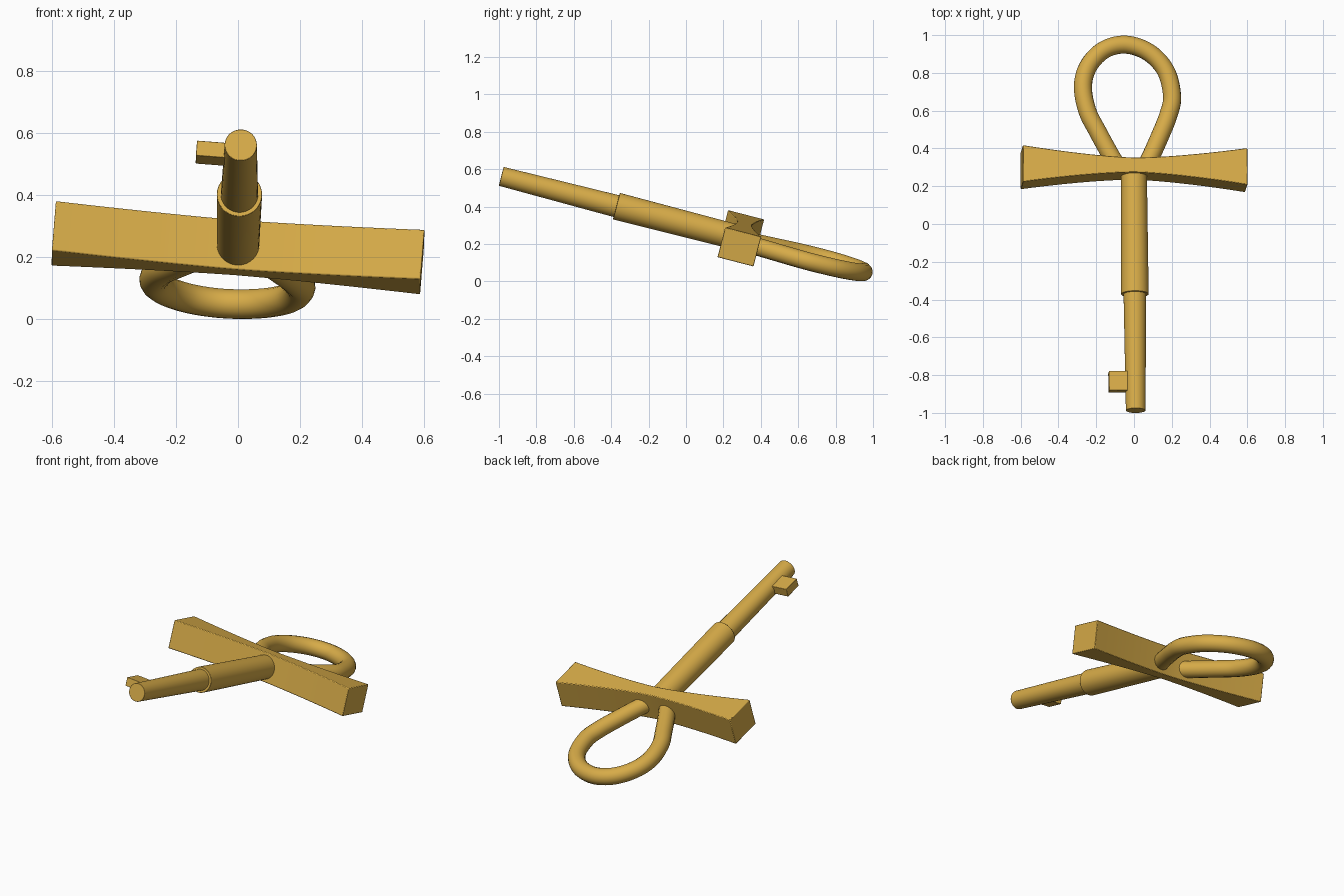
import bpy, bmesh, math
from mathutils import Matrix, Vector

if "Cube" in bpy.data.objects:
    bpy.data.objects.remove(bpy.data.objects["Cube"])

gold = bpy.data.materials.new("gold")
gold.diffuse_color = (0.68, 0.41, 0.065, 1)
gold.use_nodes = True
gold.node_tree.nodes["Principled BSDF"].inputs["Base Color"].default_value = gold.diffuse_color

# Local frame: x along the crossbar, y along the shaft towards the loop, z out of the flat face
FRAME = (Matrix.Translation((0, 0.293, 0.23))
         @ Matrix.Rotation(math.radians(0.4), 4, 'Z')
         @ Matrix.Rotation(math.radians(-14.5), 4, 'X')
         @ Matrix.Rotation(math.radians(4.6), 4, 'Y'))


def finish(obj, bevel=0):
    bpy.context.collection.objects.link(obj)
    obj.matrix_world = FRAME
    obj.data.materials.append(gold)
    bpy.ops.object.select_all(action='DESELECT')
    obj.select_set(True)
    bpy.context.view_layer.objects.active = obj
    if obj.type == 'CURVE':
        bpy.ops.object.convert(target='MESH')
        obj = bpy.context.view_layer.objects.active
    bpy.ops.object.shade_smooth_by_angle(angle=math.radians(35))
    if bevel:
        m = obj.modifiers.new("edge", 'BEVEL')
        m.width, m.segments, m.limit_method = bevel, 2, 'ANGLE'
    return obj


def loft(name, rings, bevel=0):
    """Skin a list of point rings and cap both ends."""
    bm = bmesh.new()
    loops = [[bm.verts.new(p) for p in ring] for ring in rings]
    n = len(loops[0])
    for a, b in zip(loops, loops[1:]):
        for i in range(n):
            j = (i + 1) % n
            bm.faces.new((a[i], a[j], b[j], b[i]))
    bm.faces.new(loops[0][::-1])
    bm.faces.new(loops[-1])
    bmesh.ops.recalc_face_normals(bm, faces=bm.faces)
    mesh = bpy.data.meshes.new(name)
    bm.to_mesh(mesh)
    bm.free()
    return finish(bpy.data.objects.new(name, mesh), bevel)


def circle(y, r, n=48):
    return [(r * math.cos(2 * math.pi * i / n), y, r * math.sin(2 * math.pi * i / n))
            for i in range(n)]


def rect(x, half_y, half_z, y=0, z=0):
    return [(x, y + sy * half_y, z + sz * half_z)
            for sy, sz in ((-1, -1), (1, -1), (1, 1), (-1, 1))]


# Crossbar: constant thickness, flaring towards both ends
L = 0.596
loft("crossbar", [rect(L * t, 0.04 + 0.06 * abs(t) ** 1.5, 0.0825)
                  for t in [i / 12 for i in range(-12, 13)]], 0.004)

# Shaft: thick sleeve and thinner tapering rod
loft("shaft_sleeve", [circle(-0.687, 0.073), circle(0.0, 0.068)], 0.002)
loft("shaft_rod", [circle(-1.323, 0.052), circle(-0.6, 0.061)], 0.002)

# Key tooth near the tip
loft("key_tooth", [rect(x, 0.053, 0.025, -1.168, 0.005) for x in (-0.143, 0.0)], 0.002)

# Loop handle: round tube along a teardrop path
path = [(-0.085, 0.01), (-0.125, 0.08), (-0.19, 0.203), (-0.245, 0.317), (-0.267, 0.451),
        (-0.235, 0.565), (-0.15, 0.653), (-0.035, 0.681), (0.087, 0.638), (0.175, 0.538),
        (0.206, 0.40), (0.185, 0.297), (0.14, 0.183), (0.095, 0.08), (0.06, 0.01)]
curve = bpy.data.curves.new("loop_handle", 'CURVE')
curve.dimensions = '3D'
curve.bevel_depth = 0.048
curve.bevel_resolution = 6
curve.resolution_u = 6
curve.use_fill_caps = True
sp = curve.splines.new('BEZIER')
sp.bezier_points.add(len(path) - 1)
pts = [Vector((x, y, -0.013)) for x, y in path]
for i, bp in enumerate(sp.bezier_points):
    tangent = (pts[min(i + 1, len(pts) - 1)] - pts[max(i - 1, 0)]) / 6
    bp.handle_left_type = bp.handle_right_type = 'FREE'
    bp.co = pts[i]
    bp.handle_left = pts[i] - tangent
    bp.handle_right = pts[i] + tangent
finish(bpy.data.objects.new("loop_handle", curve))
